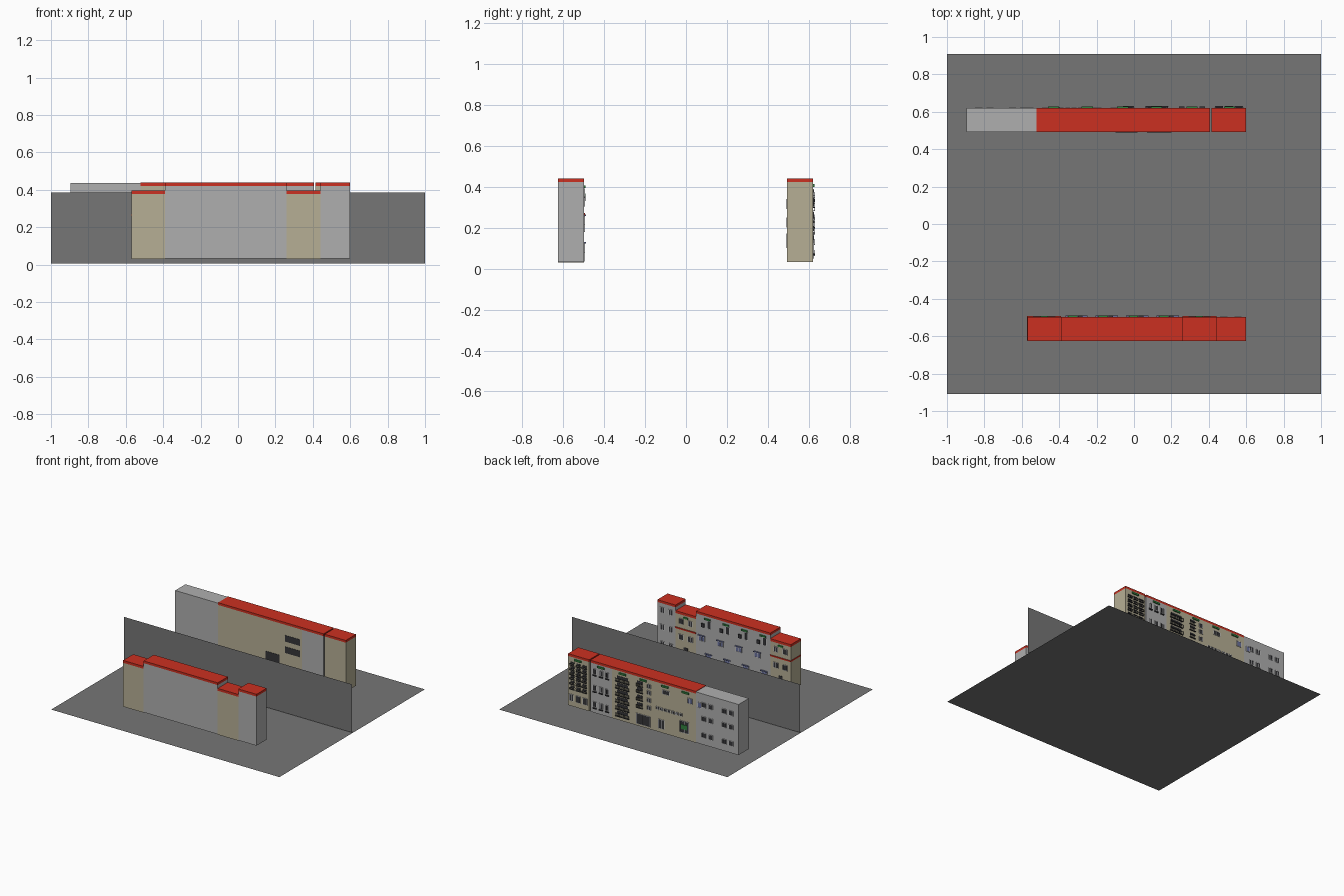
import bpy, bmesh
from mathutils import Matrix, Vector

if "Cube" in bpy.data.objects:
    bpy.data.objects.remove(bpy.data.objects["Cube"])

MATS = {}
COL = {'road': (.18, .18, .18), 'grey': (.43, .43, .43), 'beige': (.47, .43, .30),
       'red': (.60, .03, .015), 'dark': (.035, .035, .04), 'frame': (.55, .55, .53),
       'blue': (.14, .16, .33), 'green': (.03, .22, .05)}


def mat(c):
    if c not in MATS:
        MATS[c] = bpy.data.materials.new(c)
        MATS[c].diffuse_color = (*COL[c], 1)
    return MATS[c]


def finish(name, bm, c):
    me = bpy.data.meshes.new(name)
    bm.to_mesh(me)
    bm.free()
    me.materials.append(mat(c))
    ob = bpy.data.objects.new(name, me)
    bpy.context.collection.objects.link(ob)
    return ob


def boxes(name, items, c):
    """One object from boxes given as (x0, x1, y0, y1, z0, z1)."""
    if not items:
        return
    bm = bmesh.new()
    for x0, x1, y0, y1, z0, z1 in items:
        m = (Matrix.Translation(((x0 + x1) / 2, (y0 + y1) / 2, (z0 + z1) / 2))
             @ Matrix.Diagonal((x1 - x0, y1 - y0, z1 - z0, 1)))
        bmesh.ops.create_cube(bm, size=1, matrix=m)
    return finish(name, bm, c)


def sheet(name, pts, c):
    bm = bmesh.new()
    bm.faces.new([bm.verts.new(p) for p in pts])
    return finish(name, bm, c)


class Facade:
    """Collects small facade parts that stand on the +y face of a row."""

    def __init__(self, y):
        self.y = y
        self.parts = {}

    def add(self, kind, x, z, w, h, d=.003, y0=0):
        self.parts.setdefault(kind, []).append(
            (x - w / 2, x + w / 2, self.y + y0, self.y + y0 + d, z - h / 2, z + h / 2))

    def window(self, x, z, w=.035, h=.035, pane='dark'):
        self.add(pane, x, z, w, h, .002)
        for s in (-1, 1):
            self.add('frame', x + s * w / 2, z, .003, h, .004)
            self.add('frame', x, z + s * h / 2, w + .003, .003, .004)
        self.add('frame', x, z, .002, h, .003)

    def balcony(self, x, z, w=.06, h=.022):
        self.add('dark', x, z + h * .8, w * .8, h * .8, .002)
        self.add('dark', x, z - h / 2, w, .003, .010)
        self.add('dark', x, z + h / 2, w, .003, .002, .008)
        n = max(3, int(w / .008))
        for i in range(n + 1):
            self.add('dark', x - w / 2 + w * i / n, z, .0025, h, .002, .008)

    def build(self, prefix):
        names = {'dark': 'dark_windows_and_rails', 'frame': 'window_frames',
                 'blue': 'blue_panes', 'green': 'plants', 'red': 'red_ledges'}
        for k, v in self.parts.items():
            boxes(prefix + names[k], v, k)


def unit(name, x0, x1, y, top, c, cuts, roof=True):
    """House block stacked from storeys, with a red roof slab."""
    wall_top = top - .018 if roof else top
    zs = [.033] + cuts + [wall_top]
    boxes(name, [(x0, x1, *y, a, b) for a, b in zip(zs, zs[1:])], c)
    if roof:
        boxes(name + '_roof', [(x0, x1, *y, wall_top, top)], 'red')


# ground and dividing wall
sheet('ground', [(-1, -.91, 0), (1, -.91, 0), (1, .91, 0), (-1, .91, 0)], 'road')
sheet('dividing_wall', [(-1, 0, .005), (1, 0, .005), (1, 0, .387), (-1, 0, .387)], 'road')

# front row: four grey houses between beige ones, and a grey end house
YA = (-.625, -.498)
fa = Facade(YA[1])
edges = [-.39, -.225, -.065, .10, .26]
for i, (a, b) in enumerate(zip(edges, edges[1:])):
    unit(f'front_grey_house_{i + 1}', a, b, YA, .44, 'grey', [.043, .16, .30])
    m = (a + b) / 2
    fa.window(m - .035, .36, .03, .06)
    fa.add('dark', m + .02, .345, .025, .03, .008)
    fa.add('green', m - .02, .40, .05, .012, .008)
    fa.window(m + .03, .235, .05, .035, 'blue')
    fa.window(m - .03, .10, .05, .04, 'blue')
    fa.add('blue', m + .03, .26, .06, .006, .010)
    fa.add('blue', m - .03, .126, .06, .006, .010)
unit('front_end_house', .44, .60, YA, .44, 'grey', [.043, .16, .30])
for x in (.48, .555):
    fa.window(x, .37, .035, .04)
    fa.window(x, .235, .035, .04)
    fa.window(x, .10, .035, .045)
for name, a, b, split in (('front_beige_house_1', -.57, -.39, -.43),
                          ('front_beige_house_2', .26, .44, .40)):
    boxes(name, [(a, b, *YA, .26, .377), (a, split, *YA, .03, .26),
                 (split, b, *YA, .03, .26)], 'beige')
    boxes(name + '_roof', [(a, b, *YA, .377, .396)], 'red')
    for x in (a + .05, b - .05):
        fa.window(x, .325, .035, .04)
        fa.window(x, .20, .04, .04)
    fa.add('green', (a + b) / 2, .36, .04, .012, .007)
    fa.add('dark', (a + b) / 2, .08, .035, .09, .003)
    fa.add('red', (a + b) / 2, .265, b - a, .010, .006)
fa.build('front_row_')
boxes('end_wall_red_ledge', [(-.573, -.57, YA[0] + .003, YA[1] + .006, .26, .27)], 'red')

# back row: six houses with red roofs and a flat grey end house
YB = (.492, .62)
fb = Facade(YB[1])
low, mid = [.043], [.16, .30]
slabs = [.163, .203, .243, .278, .315, .352, .39]
unit('back_tower', .415, .60, YB, .44, 'beige', slabs)
unit('back_grey_house', .215, .405, YB, .44, 'grey', mid)
unit('back_balcony_house', .03, .215, YB, .44, 'beige', mid)
unit('back_beige_house_1', -.155, .03, YB, .44, 'beige', mid)
unit('back_beige_house_2', -.335, -.155, YB, .44, 'beige', mid)
unit('back_shop_house', -.52, -.335, YB, .44, 'beige', mid)
boxes('back_flat_house', [(-.895, -.52, *YB, .385, .436), (-.895, -.52, *YB, .31, .385),
                          (-.895, -.78, *YB, .035, .31), (-.78, -.68, *YB, .035, .31),
                          (-.68, -.52, *YB, .035, .31)], 'grey')

# tower balconies
for z in slabs[:-1]:
    for x in (.455, .508, .561):
        fb.balcony(x, z + .012, .04, .016)
for x in (.45, .51, .57):
    fb.window(x, .10, .035, .05)
# grey house windows
for z in (.10, .23, .36):
    for x in (.255, .31, .365):
        fb.window(x, z, .028, .04)
        fb.add('dark', x, z - .03, .03, .008, .009)
# balcony house: full-width dark balconies
for i in range(6):
    fb.balcony(.122, .075 + i * .055, .12, .026)
# first beige house: balconies above and a dark entrance
for z in (.19, .25, .31, .36):
    fb.balcony(-.03, z, .055, .024)
    fb.window(-.11, z + .01, .03, .03)
fb.window(-.06, .09, .12, .08)
# second beige house and shop
for i in range(7):
    fb.window(-.185 - i * .034, .22, .022, .02)
fb.window(-.26, .36, .06, .03)
fb.window(-.22, .10, .05, .07)
fb.window(-.42, .13, .08, .09)
fb.add('green', -.42, .13, .05, .035, .006)
fb.window(-.47, .35, .04, .04, 'blue')
# flat house: paired windows on three floors
for z in (.11, .24, .35):
    for x in (-.83, -.77, -.65, -.59):
        fb.window(x, z, .035, .035)
fb.window(-.555, .34, .03, .04, 'blue')
# plants under the roofs
for x in (.51, .31, .12, -.06, -.25, -.43):
    fb.add('green', x, .405, .06, .014, .008)
fb.build('back_row_')

# dark shutters on the rear of the balcony houses
boxes('rear_shutters', [(.07, .20, YB[0] - .002, YB[0], .29, .34),
                        (-.10, .02, YB[0] - .002, YB[0], .10, .17),
                        (.07, .20, YB[0] - .002, YB[0], .20, .25)], 'dark')

for m in bpy.data.materials:
    if m.users and not m.is_grease_pencil:
        m.use_nodes = True
        m.node_tree.nodes["Principled BSDF"].inputs["Base Color"].default_value = m.diffuse_color
